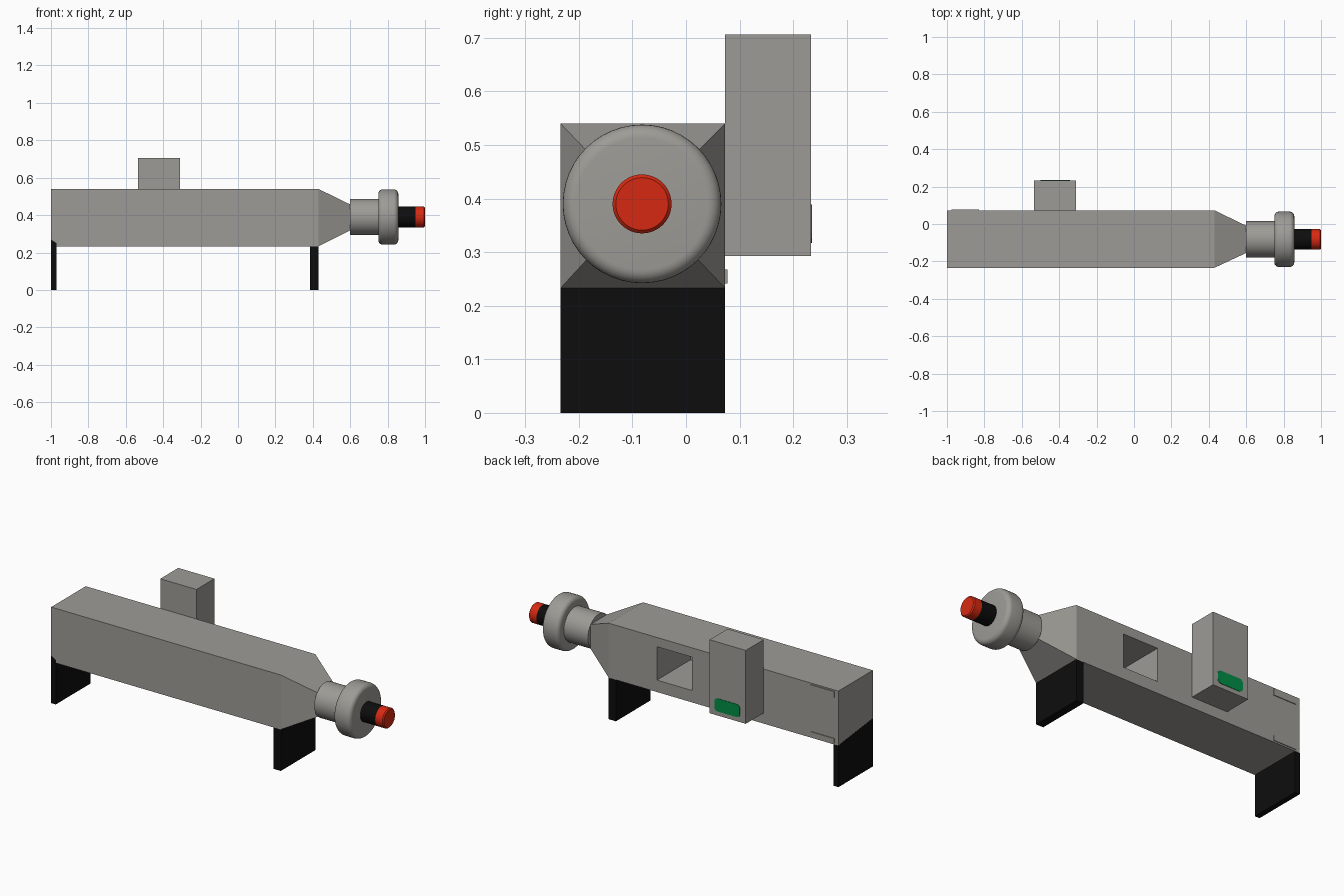
import bpy, bmesh, math
from mathutils import Vector

if "Cube" in bpy.data.objects:
    bpy.data.objects.remove(bpy.data.objects["Cube"])

AY, AZ = -0.082, 0.39          # nozzle axis


def mat(name, rgb):
    m = bpy.data.materials.new(name)
    m.diffuse_color = (*rgb, 1)
    m.use_nodes = True
    m.node_tree.nodes["Principled BSDF"].inputs["Base Color"].default_value = m.diffuse_color
    return m


GREY = mat("grey metal", (0.34, 0.33, 0.305))
BLACK = mat("black", (0.004, 0.004, 0.004))
RED = mat("red", (0.68, 0.022, 0.006))
GREEN = mat("green", (0.0, 0.27, 0.06))


def finish(bm, name, material, smooth=False):
    bmesh.ops.recalc_face_normals(bm, faces=bm.faces[:])
    me = bpy.data.meshes.new(name)
    bm.to_mesh(me)
    bm.free()
    ob = bpy.data.objects.new(name, me)
    bpy.context.collection.objects.link(ob)
    me.materials.append(material)
    if smooth:
        bpy.ops.object.select_all(action='DESELECT')
        ob.select_set(True)
        bpy.context.view_layer.objects.active = ob
        bpy.ops.object.shade_smooth_by_angle(angle=math.radians(35))
    return ob


def box_bm(x0, x1, y0, y1, z0, z1):
    bm = bmesh.new()
    bmesh.ops.create_cube(bm, size=1)
    for v in bm.verts:
        v.co = Vector((x1 if v.co.x > 0 else x0,
                       y1 if v.co.y > 0 else y0,
                       z1 if v.co.z > 0 else z0))
    return bm


def box(name, material, *dims):
    return finish(box_bm(*dims), name, material)


def lathe(name, material, profile, n=48):
    """Spin (x, radius) points around the nozzle axis."""
    bm = bmesh.new()
    rings = [[bm.verts.new((x, AY + r * math.cos(2 * math.pi * i / n),
                            AZ + r * math.sin(2 * math.pi * i / n)))
              for i in range(n)] for x, r in profile]
    for a, b in zip(rings, rings[1:]):
        for i in range(n):
            j = (i + 1) % n
            bm.faces.new((a[i], a[j], b[j], b[i]))
    bm.faces.new(rings[0])
    bm.faces.new(rings[-1])
    return finish(bm, name, material, True)


# Long square body with tapered end
bm = box_bm(-0.999, 0.43, -0.234, 0.073, 0.233, 0.54)
end = [f for f in bm.faces if f.calc_center_median().x > 0.4]
new = bmesh.ops.extrude_face_region(bm, geom=end)
for v in new["geom"]:
    if isinstance(v, bmesh.types.BMVert):
        v.co = Vector((0.602, AY + math.copysign(0.072, v.co.y - AY),
                       AZ - 0.002 + math.copysign(0.068, v.co.z - AZ)))
bmesh.ops.delete(bm, geom=end, context='FACES_ONLY')
body = finish(bm, "body", GREY)

# Deep rectangular opening in the back
cutter = box("opening_cutter", GREY, -0.09, 0.13, -0.225, 0.2, 0.30, 0.488)
cutter.hide_render = True
cutter.hide_set(True)
cut = body.modifiers.new("opening", 'BOOLEAN')
cut.operation = 'DIFFERENCE'
cut.solver = 'EXACT'
cut.object = cutter

# Side box and its green pill-shaped panel
box("side_box", GREY, -0.535, -0.31, 0.073, 0.233, 0.293, 0.706)
bm = bmesh.new()
pts = []
for cx, cz, a0 in ((-0.36, 0.37, 0), (-0.48, 0.37, 90),
                   (-0.48, 0.336, 180), (-0.36, 0.336, 270)):
    for k in range(4):
        a = math.radians(a0 + 30 * k)
        pts.append(bm.verts.new((cx + 0.019 * math.cos(a), 0.2325,
                                 cz + 0.019 * math.sin(a))))
face = bm.faces.new(pts)
ext = bmesh.ops.extrude_face_region(bm, geom=[face])
for v in ext["geom"]:
    if isinstance(v, bmesh.types.BMVert):
        v.co.y += 0.003
finish(bm, "green_panel", GREEN)

# Small hinge plates near the rear end
for label, z0, z1 in (("upper", 0.497, 0.532), ("lower", 0.241, 0.268)):
    box(label + "_hinge_plate", GREY, -0.975, -0.83, 0.07, 0.077, z0, z1)

# Legs: the rear one laps slightly over the body end
box("front_leg", BLACK, 0.385, 0.43, -0.234, 0.073, 0, 0.2335)
bm = box_bm(-1.0, -0.97, -0.2345, 0.073, 0, 0.234)
for v in bm.verts:
    if v.co.z > 0.1 and v.co.y < 0:
        v.co.z = 0.27 if v.co.x < -0.98 else 0.25
finish(bm, "rear_leg", BLACK)

# Nozzle: neck, rounded flange, black stem, red tip
lathe("neck", GREY, [(0.6, 0.097), (0.755, 0.097)])
R, B = 0.148, 0.025
arc = [math.radians(15 * k) for k in range(7)]
flange = [(0.75 + B * (1 - math.sin(a)), R - B * (1 - math.cos(a))) for a in reversed(arc)]
flange += [(0.857 - B * (1 - math.sin(a)), R - B + B * math.cos(a)) for a in arc]
lathe("flange", GREY, flange)
lathe("stem", BLACK, [(0.85, 0.055), (0.95, 0.055)])
lathe("tip", RED, [(0.95, 0.055), (0.994, 0.055), (1.0, 0.049)])
